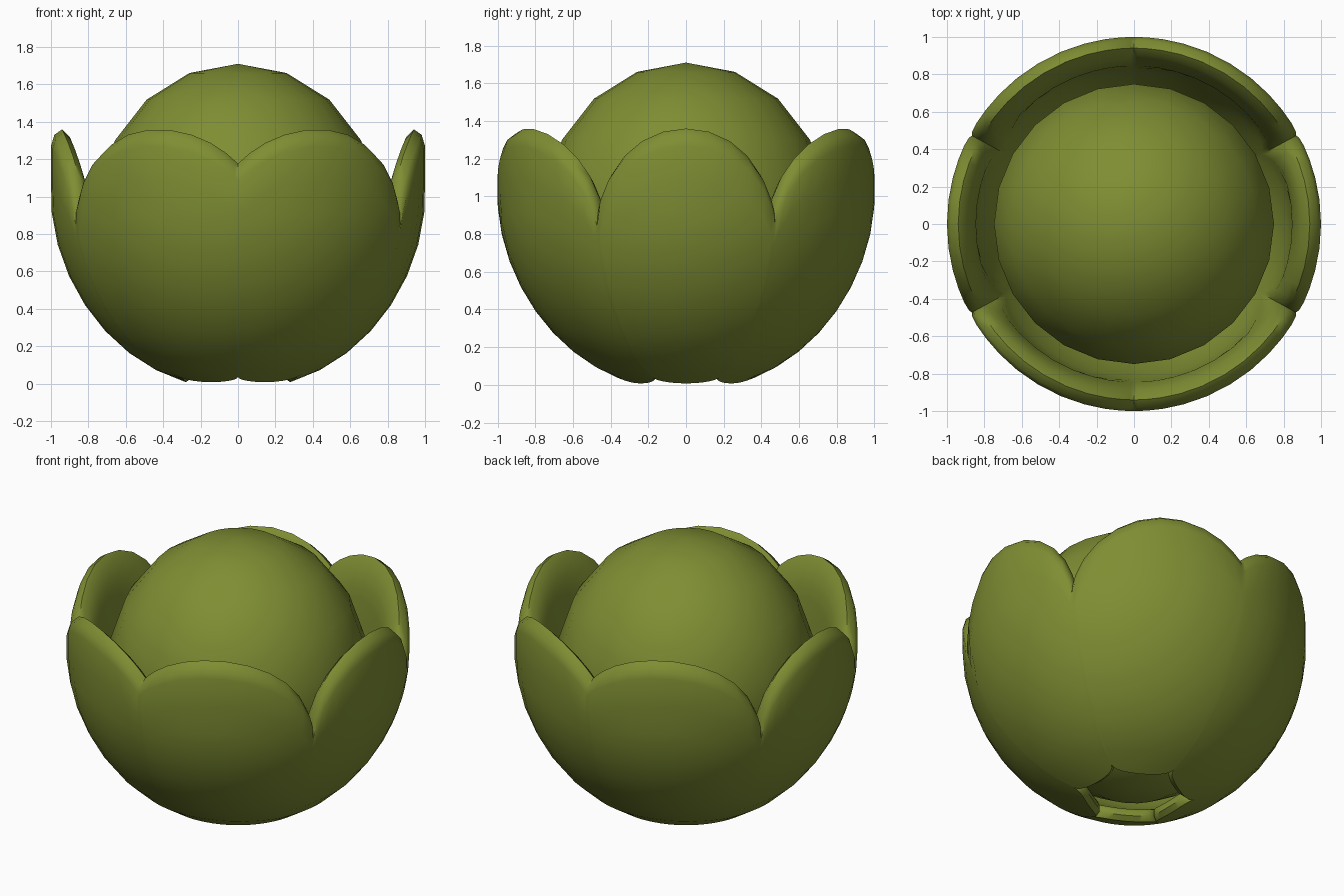
import bpy, bmesh, math

if "Cube" in bpy.data.objects:
    bpy.data.objects.remove(bpy.data.objects["Cube"])

green = bpy.data.materials.new("olive_green")
green.diffuse_color = (0.21, 0.27, 0.033, 1)
green.use_nodes = True
green.node_tree.nodes["Principled BSDF"].inputs["Base Color"].default_value = green.diffuse_color


def finish(name, bm, angle):
    bmesh.ops.recalc_face_normals(bm, faces=bm.faces)
    me = bpy.data.meshes.new(name)
    bm.to_mesh(me)
    bm.free()
    ob = bpy.data.objects.new(name, me)
    bpy.context.collection.objects.link(ob)
    me.materials.append(green)
    bpy.ops.object.select_all(action='DESELECT')
    ob.select_set(True)
    bpy.context.view_layer.objects.active = ob
    bpy.ops.object.shade_smooth_by_angle(angle=math.radians(angle))
    return ob


# inner ball, slightly taller than wide
bm = bmesh.new()
bmesh.ops.create_uvsphere(bm, u_segments=24, v_segments=9, radius=0.76)
bmesh.ops.scale(bm, verts=bm.verts, vec=(1, 1, 0.82 / 0.76))
bmesh.ops.translate(bm, verts=bm.verts, vec=(0, 0, 0.89))
finish("inner_ball", bm, 50)

# petal cup: one thick shell whose rims follow six petal outlines
CZ = 0.967
GAP = 28.6


def wall(s, off):
    """Point on the cup wall: s = arc length from the bottom, off = depth inward."""
    if s < math.pi / 2:
        k = 1 - 0.025 * math.sin(2 * s)
        return (1 - off) * k * math.sin(s), CZ - (1 - off) * math.cos(s)
    return 1 - off, CZ + s - math.pi / 2


def section(d, width, frac):
    """Closed cross-section of a petal, d degrees away from its middle."""
    top = 0.85 + 0.51 * math.sqrt(max(0, 1 - (d / width) ** 2))
    st = math.pi / 2 + top - CZ
    s0 = math.radians(20 - 5 * math.sqrt(max(0, 1 - frac * frac)))
    pts = [(s0 + 0.01, 0.06), (s0, 0.03)]
    a, b = s0 + 0.025, st - 0.09
    pts += [(a + (b - a) * i / 9, 0) for i in range(10)]
    pts += [(st + ds, o) for ds, o in
            ((-0.03, 0.018), (0, 0.06), (-0.04, 0.10), (-0.15, 0.135))]
    # the inside thins out towards the bottom opening
    b = st - 0.24
    for i in range(9):
        s = b + (a - b) * i / 8
        pts.append((s, min(0.155, 0.075 + 0.08 * (s - a) / 0.8)))
    return [wall(*p) for p in pts]


# (middle angle, start, end, outline half width)
petals = []
for base in (0, 180):
    petals.append((base, base - GAP, base + GAP, 29))
    petals.append((base + 63, base + GAP, base + 90, 35))
    petals.append((base + 117, base + 90, base + 180 - GAP, 35))

bm = bmesh.new()
rings = []
N = 12
for mid, start, end, width in petals:
    for i in range(N):
        f = -math.cos(math.pi * i / N)
        ang = (start + end) / 2 + f * (end - start) / 2
        t = math.radians(ang)
        rings.append([bm.verts.new((r * math.cos(t), r * math.sin(t), z))
                      for r, z in section(ang - mid, width, abs(f))])
for k, ring in enumerate(rings):
    nxt = rings[(k + 1) % len(rings)]
    for j in range(len(ring)):
        m = (j + 1) % len(ring)
        bm.faces.new((ring[j], nxt[j], nxt[m], ring[m]))
finish("petal_cup", bm, 50)
